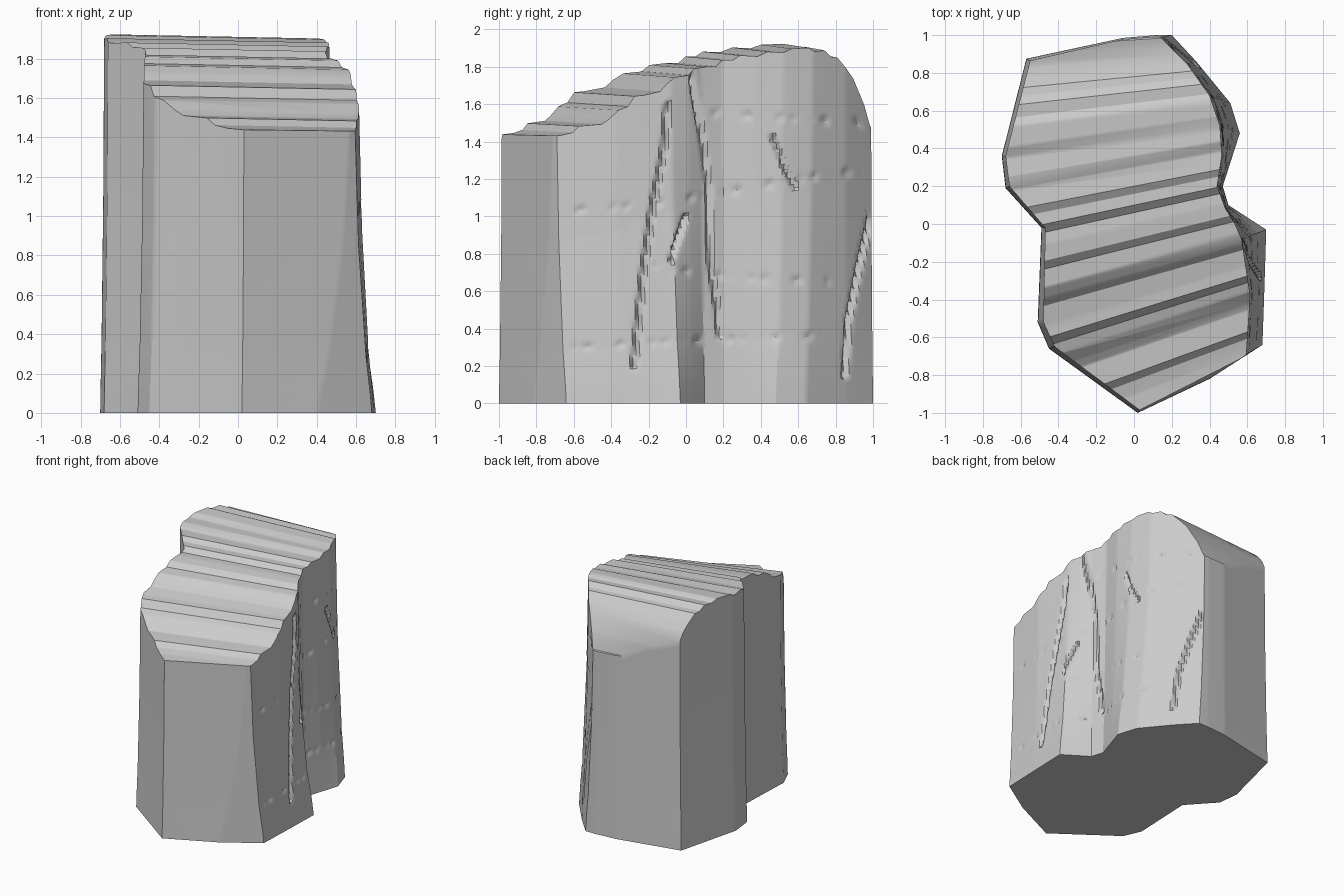
import bpy, bmesh, math, random
from mathutils import Vector

if "Cube" in bpy.data.objects:
    bpy.data.objects.remove(bpy.data.objects["Cube"])

random.seed(4)
ROWS, STEP = 110, 0.02

# Outline corners, counter-clockwise: foot x, foot y, rim x, rim y
OUTLINE = [
    (.02, -1, .03, -.985), (.40, -.82, .57, -.71), (.68, -.64, .595, -.69),
    (.69, -.35, .615, -.38), (.70, -.03, .57, -.08), (.60, .035, .53, .01),
    (.50, .10, .485, .08), (.47, .20, .44, .20), (.515, .34, .465, .36),
    (.56, .48, .455, .52), (.51, .64, .40, .68), (.33, .86, .28, .85),
    (.20, 1, .14, .99), (.12, 1, .10, .99), (-.06, .985, -.06, .978),
    (-.57, .875, -.55, .865), (-.70, .36, -.68, .36), (-.68, .19, -.66, .20),
    (-.49, -.02, -.47, -.02), (-.51, -.52, -.48, -.52), (-.45, -.66, -.42, -.65)]

# Stepped top profile: position across the ridges, height
TOP = [(-1.1, 1.43), (-.98, 1.44), (-.9, 1.445), (-.83, 1.46), (-.79, 1.495),
       (-.66, 1.505), (-.62, 1.53), (-.56, 1.58), (-.50, 1.60), (-.46, 1.655),
       (-.40, 1.66), (-.30, 1.68), (-.26, 1.72), (-.21, 1.755), (-.12, 1.765),
       (-.08, 1.80), (0, 1.81), (.06, 1.81), (.1, 1.845), (.16, 1.845),
       (.2, 1.87), (.3, 1.865), (.36, 1.89), (.45, 1.885), (.5, 1.905),
       (.6, 1.91), (.64, 1.89), (.7, 1.895), (.74, 1.86), (.78, 1.855),
       (.83, 1.80), (.876, 1.74), (.94, 1.60), (.975, 1.485), (1.1, 1.40)]

# How far the wall has moved from foot to rim at a given relative height
LEAN = [(0, 0), (.07, .1), (.2, .35), (.6, .8), (1, 1)]

# Cracks and bedding seams on the right wall, as (y, z) paths
CRACKS = [
    [(-.10, 1.6), (-.12, 1.35), (-.18, 1.05), (-.23, .7), (-.26, .4), (-.28, .2)],
    [(.03, 1.75), (.09, 1.4), (.12, 1.15), (.13, .75), (.17, .5), (.18, .36)],
    [(.46, 1.42), (.52, 1.28), (.58, 1.16)],
    [(0, 1.0), (-.08, .76)],
    [(.99, 1.0), (.93, .75), (.87, .45), (.85, .15)]]
SEAMS = [
    [(-.68, 1.03), (-.2, 1.06), (.15, 1.12), (.6, 1.2), (.98, 1.25)],
    [(-.2, .74), (.2, .68), (.75, .65)],
    [(.15, 1.55), (.95, 1.5)],
    [(-.6, .3), (-.1, .33), (.7, .36)]]


def lookup(table, t):
    for (a, za), (b, zb) in zip(table, table[1:]):
        if t <= b:
            return za + (zb - za) * max(0, (t - a) / (b - a))
    return table[-1][1]


def top_height(x, y):
    # ridges fan out: steeper angle at the front than at the back
    t = (y - .23 * x) / (1 - .17 * x)
    return lookup(TOP, t) - .02 * x


def path_distance(path, p):
    best = 9
    for a, b in zip(path, path[1:]):
        a, b = Vector(a), Vector(b)
        d = b - a
        k = min(1, max(0, (p - a).dot(d) / d.length_squared))
        best = min(best, (p - a - d * k).length)
    return best


def carve(y, z):
    p = Vector((y, z))
    depth = 0
    for path in CRACKS:
        d = path_distance(path, p)
        if d < .05:
            depth = max(depth, .03 * math.exp(-(d / .012) ** 2))
    for i, path in enumerate(SEAMS):
        d = path_distance(path, p)
        if d < .07:
            dash = max(0, math.sin(y * 75 + i) * .6 + math.sin(y * 31 + 2 * i) * .6)
            depth = max(depth, .012 * dash * math.exp(-(d / .018) ** 2))
    return depth


# Evenly spaced columns around the outline
columns = []
for i, a in enumerate(OUTLINE):
    b = OUTLINE[(i + 1) % len(OUTLINE)]
    n = max(1, math.ceil(max(math.dist(a[:2], b[:2]), math.dist(a[2:], b[2:])) / STEP))
    normal = Vector((b[1] - a[1] + b[3] - a[3], a[0] - b[0] + a[2] - b[2])).normalized()
    for j in range(n):
        k = j / n
        columns.append(([p + (q - p) * k for p, q in zip(a, b)], normal))

# Walls, with the cracks pressed into the right side
bm = bmesh.new()
grid = []
for (fx, fy, rx, ry), normal in columns:
    h = top_height(rx, ry)
    col = []
    for r in range(ROWS):
        s = r / (ROWS - 1) * .975
        w = lookup(LEAN, s)
        x, y, z = fx + (rx - fx) * w, fy + (ry - fy) * w, h * s
        if normal.x > .3 and y > -.7:
            d = carve(y, z)
            x, y = x - normal.x * d, y - normal.y * d
        col.append(bm.verts.new((x, y, z)))
    col.append(bm.verts.new((rx, ry, 3)))
    grid.append(col)
for i, col in enumerate(grid):
    nxt = grid[(i + 1) % len(grid)]
    for r in range(ROWS):
        bm.faces.new((col[r], nxt[r], nxt[r + 1], col[r + 1]))
bm.faces.new([c[0] for c in reversed(grid)])
cap = [bm.faces.new([c[-1] for c in grid])]

# Slice the cap along every ridge line, then raise it to the stepped profile
cuts = [t for t, _ in TOP[1:-1]]
for t in cuts:
    slope = .23 - .17 * t
    edges = {e for f in cap for e in f.edges}
    verts = {v for f in cap for v in f.verts}
    res = bmesh.ops.bisect_plane(bm, geom=cap + list(edges) + list(verts), dist=1e-5,
                                 plane_co=(0, t, 3), plane_no=(-slope, 1, 0))
    cap = [g for g in res["geom"] if isinstance(g, bmesh.types.BMFace)
           and all(v.co.z > 2.9 for v in g.verts)]
for v in bm.verts:
    if v.co.z > 2.9:
        v.co.z = top_height(v.co.x, v.co.y)
bmesh.ops.recalc_face_normals(bm, faces=bm.faces)

mesh = bpy.data.meshes.new("rock_cliff")
bm.to_mesh(mesh)
bm.free()
rock = bpy.data.objects.new("rock_cliff", mesh)
bpy.context.collection.objects.link(rock)
bpy.context.view_layer.objects.active = rock
rock.select_set(True)
bpy.ops.object.shade_smooth_by_angle(angle=math.radians(30))
